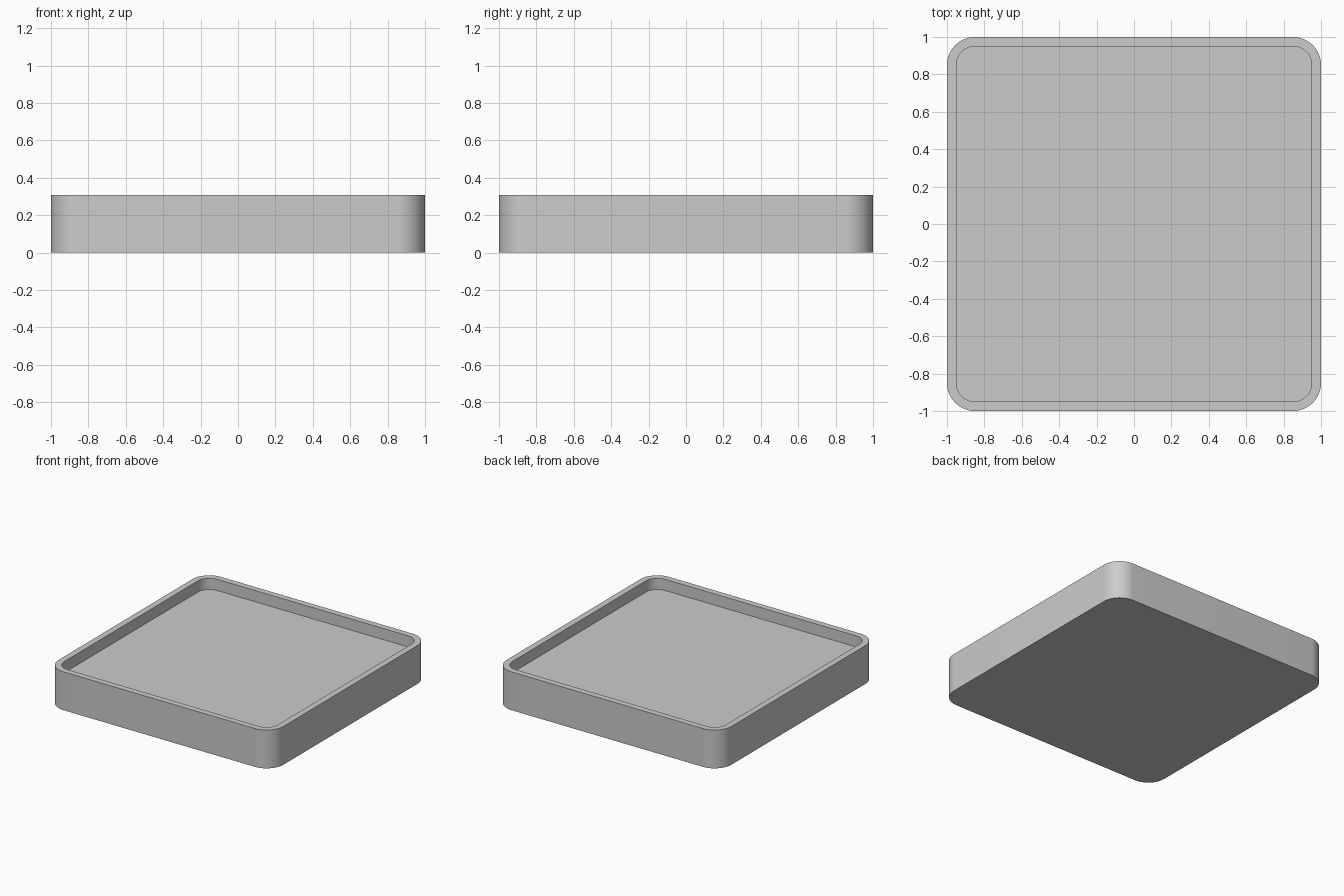
import bpy, bmesh
from math import sin, cos, pi, radians

if "Cube" in bpy.data.objects:
    bpy.data.objects.remove(bpy.data.objects["Cube"])

HALF, HEIGHT, RADIUS = 1.0, 0.308, 0.15
WALL, DEPTH, STEPS = 0.05, 0.09, 16


def rounded_ring(bm, half, radius, z):
    """Vertices of a rounded square, counter-clockwise."""
    c = half - radius
    verts = []
    for i, (sx, sy) in enumerate([(1, 1), (-1, 1), (-1, -1), (1, -1)]):
        for k in range(STEPS + 1):
            a = (i + k / STEPS) * pi / 2
            verts.append(bm.verts.new((sx * c + radius * cos(a), sy * c + radius * sin(a), z)))
    return verts


bm = bmesh.new()
# Outer wall, flat rim, recess wall
rings = [
    rounded_ring(bm, HALF, RADIUS, 0),
    rounded_ring(bm, HALF, RADIUS, HEIGHT),
    rounded_ring(bm, HALF - WALL, RADIUS - WALL, HEIGHT),
    rounded_ring(bm, HALF - WALL, RADIUS - WALL, HEIGHT - DEPTH),
]
for lo, hi in zip(rings, rings[1:]):
    n = len(lo)
    for i in range(n):
        j = (i + 1) % n
        bm.faces.new((lo[i], lo[j], hi[j], hi[i]))
# Underside and recessed floor
bm.faces.new(rings[0][::-1])
bm.faces.new(rings[-1])

mesh = bpy.data.meshes.new("tray")
bm.to_mesh(mesh)
bm.free()
tray = bpy.data.objects.new("tray", mesh)
bpy.context.collection.objects.link(tray)
bpy.context.view_layer.objects.active = tray
tray.select_set(True)
bpy.ops.object.shade_smooth_by_angle(angle=radians(30))
